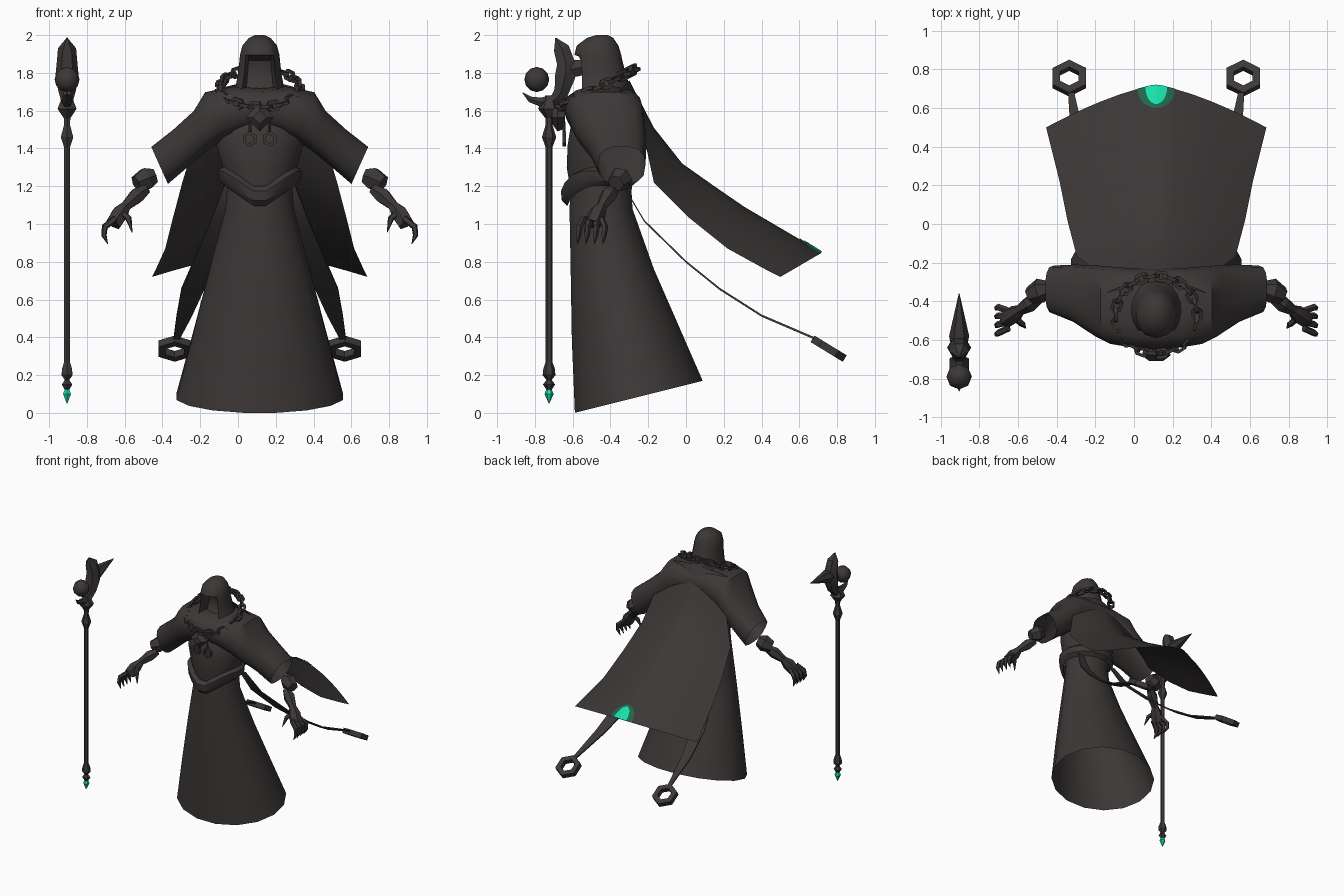
import bpy, bmesh, math
from mathutils import Vector as V

if "Cube" in bpy.data.objects:
    bpy.data.objects.remove(bpy.data.objects["Cube"], do_unlink=True)

C = 0.115                    # centre line of the figure
SX, SY = -0.905, -0.725      # staff position
TAU = math.tau


def material(name, rgb):
    m = bpy.data.materials.new(name)
    m.use_nodes = True
    m.diffuse_color = (*rgb, 1)
    bsdf = next(n for n in m.node_tree.nodes if n.type == 'BSDF_PRINCIPLED')
    bsdf.inputs["Base Color"].default_value = (*rgb, 1)
    return m


DARK = material("dark cloth", (0.046, 0.039, 0.039))
GREEN = material("deep green", (0.014, 0.13, 0.07))
TEAL = material("bright teal", (0.008, 0.74, 0.41))


def loft(name, rings, closed=True, caps=True, wrap=False, mat=DARK, angle=40, fix=True):
    """Skin a list of equal point rings into one object."""
    bm = bmesh.new()
    rows = [[bm.verts.new(p) for p in r] for r in rings]
    n = len(rows[0])
    for i in range(len(rows) if wrap else len(rows) - 1):
        a, b = rows[i], rows[(i + 1) % len(rows)]
        for j in range(n if closed else n - 1):
            k = (j + 1) % n
            bm.faces.new((a[j], a[k], b[k], b[j]))
    if caps and closed and not wrap:
        bm.faces.new(rows[0])
        bm.faces.new(rows[-1])
    if fix:
        bmesh.ops.recalc_face_normals(bm, faces=bm.faces)
    me = bpy.data.meshes.new(name)
    bm.to_mesh(me)
    bm.free()
    me.materials.append(mat)
    ob = bpy.data.objects.new(name, me)
    bpy.context.collection.objects.link(ob)
    bpy.ops.object.select_all(action='DESELECT')
    ob.select_set(True)
    bpy.context.view_layer.objects.active = ob
    bpy.ops.object.shade_smooth_by_angle(angle=math.radians(angle))
    return ob


def tube(name, path, sides=6, ref=(0, 1, 0), **kw):
    """Tapered tube through (x, y, z, radius) points."""
    pts = [V(p[:3]) for p in path]
    rings = []
    for i, p in enumerate(pts):
        t = (pts[min(i + 1, len(pts) - 1)] - pts[max(i - 1, 0)]).normalized()
        u = (V(ref) - t * t.dot(V(ref))).normalized()
        w = t.cross(u)
        rings.append([p + path[i][3] * (u * math.cos(a) + w * math.sin(a))
                      for a in (TAU * j / sides for j in range(sides))])
    return loft(name, rings, **kw)


def hex_ring(name, centre, u, v, ru, rv, t, d):
    """Six-cornered ring of square section lying in the plane u, v."""
    u, v = V(u).normalized(), V(v).normalized()
    n = u.cross(v)
    rings = []
    for i in range(6):
        a = TAU * i / 6
        out = u * math.cos(a) + v * math.sin(a)
        mid = V(centre) + u * ru * math.cos(a) + v * rv * math.sin(a)
        rings.append([mid + out * t * p + n * d * q for p, q in ((1, 1), (-1, 1), (-1, -1), (1, -1))])
    return loft(name, rings, wrap=True, angle=25)


def oval(cy, z, rx, ry, n=16, tilt=0.0):
    return [V((C + rx * math.cos(a), cy + ry * math.sin(a), z + tilt * ry * math.sin(a)))
            for a in (TAU * (j + .5) / n for j in range(n))]


# Skirt, open and slanted at the hem
loft("skirt", [oval(-.25, .085, .45, .345, tilt=.25), oval(-.32, .42, .36, .29, tilt=.12),
               oval(-.39, .76, .27, .225), oval(-.45, 1.08, .185, .17), oval(-.45, 1.26, .17, .16)],
     caps=False)

# Torso under the mantle
loft("torso", [oval(-.45, 1.15, .165, .16), oval(-.45, 1.3, .2, .185), oval(-.44, 1.42, .235, .19),
               oval(-.43, 1.54, .23, .18), oval(-.43, 1.62, .15, .12)])

# Belt dipping to a point in front
belt = []
for grow, base in ((.0, 1.18), (.035, 1.15), (.03, 1.1), (.0, 1.075)):
    ring = oval(-.455, base, .19 + grow, .175 + grow, n=20)
    for p in ring:
        side = min(1, abs(p.x - C) / .19) if p.y < -.455 else 1
        p.z += .13 * side
    belt.append(ring)
loft("belt", belt, caps=False, wrap=True)


# Mantle with wide open sleeves, cut across as rounded sections
def section(s, top, bottom, yc, ry, n=14):
    power = lambda c: math.copysign(abs(c) ** .75, c)
    ring = []
    for j in range(n):
        a = TAU * j / n
        f = .5 + .5 * power(math.sin(a))
        ring.append(V((C + s * (bottom[0] + (top[0] - bottom[0]) * f), yc + ry * power(math.cos(a)),
                       bottom[1] + (top[1] - bottom[1]) * f)))
    return ring


half = [((.575, 1.41), (.485, 1.21), -.34, .125), ((.46, 1.5), (.38, 1.3), -.36, .15),
        ((.35, 1.6), (.27, 1.39), -.40, .185), ((.29, 1.7), (.19, 1.44), -.42, .2),
        ((.14, 1.73), (.1, 1.48), -.435, .205)]
loft("mantle", [section(-1, *h) for h in half] + [section(1, (0, 1.72), (0, 1.51), -.44, .21)]
     + [section(1, *h) for h in reversed(half)], caps=False)

# Hood with a recessed face opening
hood = []
for z, cy, rx, ry, notch in ((1.62, -.44, .18, .19, .05), (1.72, -.445, .13, .15, .1),
                             (1.8, -.455, .115, .135, .12), (1.865, -.465, .108, .128, .1),
                             (1.895, -.467, .105, .124, 0), (1.945, -.468, .092, .11, 0),
                             (1.985, -.455, .058, .07, 0), (2.0, -.445, .025, .03, 0)):
    ring = [V((C + rx * math.cos(a), cy + ry * math.sin(a), z))
            for a in (math.radians(-45 + 270 * j / 14) for j in range(15))]
    for fx, fy in ((-.55, .86), (0, 1), (.55, .86)):
        ring.append(V((C + fx * rx, cy - fy * ry + notch, z)))
    hood.append(ring)
loft("hood", hood)

# Cape: rows of centre (y, z) and edge (half width, y, z)
rows = [(-.30, 1.76, .27, -.36, 1.70), (-.17, 1.51, .34, -.22, 1.45), (-.02, 1.32, .41, -.17, 1.22),
        (.15, 1.2, .46, .02, 1.03), (.31, 1.09, .5, .22, .87), (.6, .92, .55, .42, .76),
        (.717, .847, .57, .5, .72)]


def cape_point(u, t, lift=0):
    i = min(int(t), len(rows) - 2)
    cy, cz, w, ey, ez = (a + (b - a) * (t - i) for a, b in zip(rows[i], rows[i + 1]))
    k = abs(u) ** 1.4
    return V((C + u * w, cy + (ey - cy) * k + lift * .5, cz + (ez - cz) * k + lift))


across = [j / 6 for j in range(-6, 7)]
loft("cape", [[cape_point(u, t) for u in across] for t in range(7)], closed=False, fix=False)

# Painted emblem at the cape tip
for name, width, length, lift, mat in (("emblem_border", .17, 1, .004, GREEN),
                                       ("emblem_heart", .1, .85, .008, TEAL)):
    strip = []
    for i in range(9):
        f = 1 - i / 8
        w = width * math.sqrt(max(.02, 1 - f * f))
        strip.append([cape_point(w * u, 6 - length * f, lift) for u in across])
    loft(name, strip, closed=False, fix=False, mat=mat)

# Chain around the neck, links alternately turned
for i in range(26):
    a = TAU * i / 26
    tangent = V((-.21 * math.sin(a), .2 * math.cos(a), .1 * math.cos(a))).normalized()
    out = V((math.cos(a), math.sin(a), 0))
    up = tangent.cross(out).normalized()
    hex_ring("chain_link", (C + .21 * math.cos(a), -.47 + .2 * math.sin(a), 1.72 + .1 * math.sin(a)),
             tangent, up if i % 2 else out, .036, .024, .009, .009)

# Pendant
tube("pendant", [(C, -.71, 1.565, .035), (C, -.68, 1.565, .075), (C, -.64, 1.565, .06)],
     sides=4, ref=(0, 0, 1), angle=20)

for s, side in ((1, "left"), (-1, "right")):
    def at(dx, y, z, *r):
        return (C + s * dx, y, z, *r)

    # Small chest ring on a cord
    hex_ring(side + "_chest_ring", at(.053, -.645, 1.45), (0, 0, 1), (1, 0, 0), .032, .032, .009, .01)
    tube(side + "_chest_cord", [at(.05, -.645, 1.54, .008), at(.053, -.645, 1.48, .008)], sides=4)

    # Trailing strap with its ring
    strap = []
    for dx, y, z, w in ((.16, -.33, 1.2, .03), (.21, -.22, 1.015, .05), (.29, 0, .8, .062),
                        (.355, .18, .655, .06), (.4, .4, .515, .04), (.44, .68, .395, .016)):
        strap.append([V(at(dx + p * w, y, z + q * .006)) for p, q in ((-1, -1), (1, -1), (1, 1), (-1, 1))])
    loft(side + "_strap", strap)
    hex_ring(side + "_strap_ring", at(.45, .755, .34), (0, .85, -.52), (1, 0, 0), .078, .078, .022, .02)

    # Elbow guard, forearm and palm
    tube(side + "_elbow", [at(.555, -.335, 1.255, .042), at(.6, -.345, 1.24, .065),
                           at(.655, -.37, 1.215, .045)], angle=20)
    tube(side + "_forearm", [at(.6, -.38, 1.185, .028), at(.65, -.41, 1.15, .045),
                             at(.715, -.45, 1.09, .027)], angle=25)
    tube(side + "_palm", [at(.705, -.445, 1.1, .027), at(.74, -.47, 1.055, .048),
                          at(.775, -.495, 1.0, .045)])
    # Clawed fingers and thumb
    for i in range(4):
        y = -.45 - .03 * i
        spread = -.43 - .045 * i
        tube(side + "_finger", [at(.765, y, 1.03, .018), at(.82, spread, .985, .018),
                                at(.825, spread - .005, .94, .015), at(.805, spread - .01, .895, .002)], sides=5)
    tube(side + "_thumb", [at(.735, -.48, 1.065, .02), at(.695, -.515, 1.03, .018),
                           at(.675, -.54, .955, .002)], sides=5)


# Staff, turned from a stacked profile
def staff(name, profile, **kw):
    tube(name, [(SX, SY, z, r) for z, r in profile], angle=30, **kw)


staff("staff_tip", [(.05, .002), (.1, .024), (.13, .012)], mat=TEAL)
staff("staff_lower_knob", [(.12, .012), (.15, .032), (.175, .014), (.2, .034), (.235, .03), (.275, .016)])
staff("staff_shaft", [(.26, .018), (1.42, .018)])
staff("staff_upper_knob", [(1.4, .016), (1.46, .038), (1.525, .018), (1.56, .02), (1.61, .058),
                           (1.65, .04), (1.68, .02)])

# Staff head: upright blade, back spike, hook and orb
X = (1, 0, 0)
tube("staff_blade", [(SX, -.71, 1.63, .025), (SX, -.66, 1.7, .045), (SX, -.64, 1.78, .062),
                     (SX, -.635, 1.85, .055), (SX, -.66, 1.93, .048), (SX, -.69, 1.985, .003)],
     ref=X, angle=25)
tube("staff_spike", [(SX, -.64, 1.81, .04), (SX, -.58, 1.825, .052), (SX, -.36, 1.85, .002)], ref=X)
tube("staff_hook", [(SX, -.64, 1.7, .03), (SX, -.7, 1.655, .034), (SX, -.77, 1.645, .028),
                    (SX, -.825, 1.66, .018), (SX, -.865, 1.695, .002)], ref=X)
tube("staff_orb", [(SX, -.79, 1.765 + .066 * math.sin(a), max(.002, .066 * math.cos(a)))
                   for a in (math.pi * (i / 6 - .5) for i in range(7))], sides=8, angle=50)
